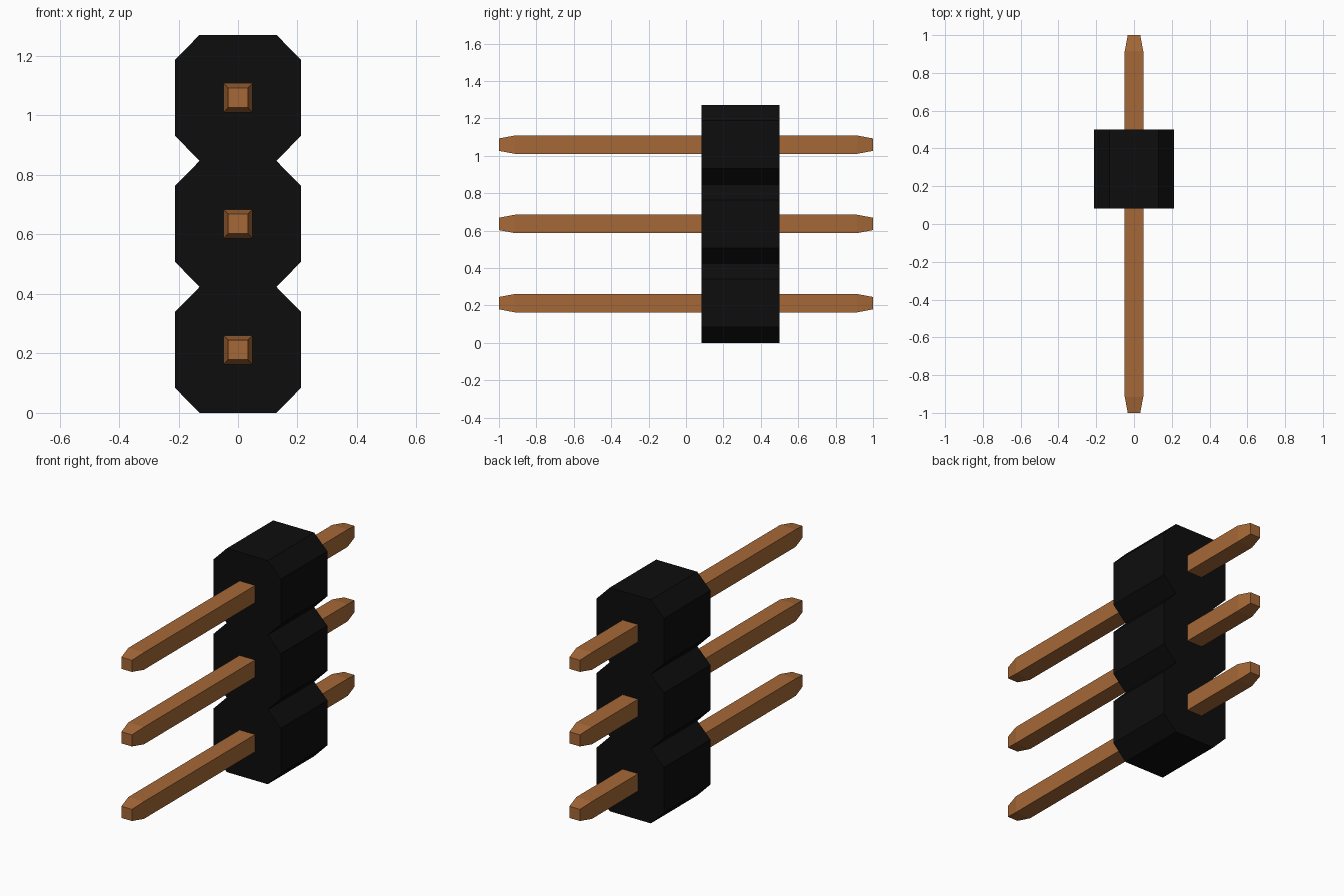
import bpy
import bmesh

cube = bpy.data.objects.get("Cube")
if cube:
    bpy.data.objects.remove(cube, do_unlink=True)

COUNT = 3
PITCH = 0.4237                    # spacing of the pins and size of one block
HALF, FLAT = PITCH / 2, 0.129     # block half width, half width of its top and bottom
CHAMFER = 0.084
BODY_FRONT, BODY_BACK = 0.083, 0.5
PIN_HALF, TIP_HALF, TAPER = 0.049, 0.033, 0.085


def make_material(name, rgb):
    mat = bpy.data.materials.new(name)
    mat.use_nodes = True
    colour = (*rgb, 1.0)
    mat.diffuse_color = colour
    bsdf = next(n for n in mat.node_tree.nodes if n.type == 'BSDF_PRINCIPLED')
    bsdf.inputs["Base Color"].default_value = colour
    return mat


def finish(bm, name, mat):
    bmesh.ops.remove_doubles(bm, verts=bm.verts[:], dist=1e-5)
    bmesh.ops.recalc_face_normals(bm, faces=bm.faces[:])
    mesh = bpy.data.meshes.new(name)
    bm.to_mesh(mesh)
    bm.free()
    mesh.materials.append(mat)
    obj = bpy.data.objects.new(name, mesh)
    bpy.context.collection.objects.link(obj)
    return obj


black = make_material("black plastic", (0.004, 0.004, 0.004))
copper = make_material("copper", (0.38, 0.14, 0.038))

# Housing: stacked octagonal blocks, open where they join
bm = bmesh.new()
for i in range(COUNT):
    z0, z1 = i * PITCH, (i + 1) * PITCH
    outline = [(-FLAT, z0), (FLAT, z0), (HALF, z0 + CHAMFER), (HALF, z1 - CHAMFER),
               (FLAT, z1), (-FLAT, z1), (-HALF, z1 - CHAMFER), (-HALF, z0 + CHAMFER)]
    front = [bm.verts.new((x, BODY_FRONT, z)) for x, z in outline]
    back = [bm.verts.new((x, BODY_BACK, z)) for x, z in outline]
    bm.faces.new(front)
    bm.faces.new(back[::-1])
    for k in range(8):
        joined = (k == 0 and i > 0) or (k == 4 and i < COUNT - 1)
        if not joined:
            n = (k + 1) % 8
            bm.faces.new((front[k], back[k], back[n], front[n]))
finish(bm, "housing", black)

# Pins: square bars tapered at both ends
sections = [(-1, TIP_HALF), (-1 + TAPER, PIN_HALF), (1 - TAPER, PIN_HALF), (1, TIP_HALF)]
for i, label in enumerate(("lower", "middle", "upper")):
    bm = bmesh.new()
    zc = (i + 0.5) * PITCH
    rings = [[bm.verts.new((sx * h, y, zc + sz * h))
              for sx, sz in ((-1, -1), (1, -1), (1, 1), (-1, 1))] for y, h in sections]
    bm.faces.new(rings[0])
    bm.faces.new(rings[-1][::-1])
    for a, b in zip(rings, rings[1:]):
        for k in range(4):
            n = (k + 1) % 4
            bm.faces.new((a[k], b[k], b[n], a[n]))
    finish(bm, label + "_pin", copper)
